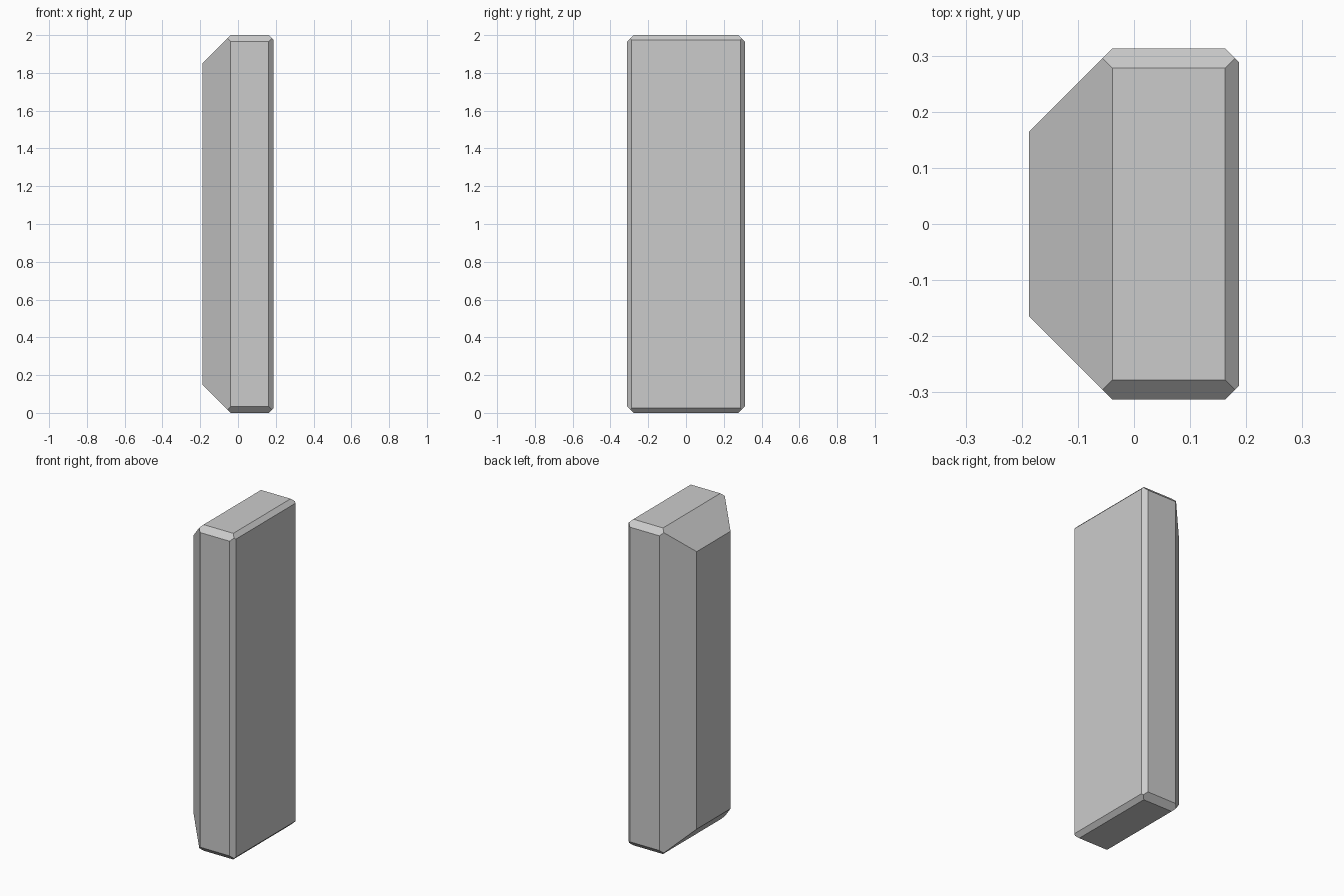
import bpy, bmesh
from mathutils import Matrix, Vector

if "Cube" in bpy.data.objects:
    bpy.data.objects.remove(bpy.data.objects["Cube"])

W, D, H = 0.375, 0.626, 2.0      # block size in x, y, z
BIG, SMALL, MID = 0.149, 0.025, 0.035   # chamfers: left, right, front/back to top/bottom


def chamfer(bm, signs, size):
    """Cut the block edge lying towards `signs` at 45 degrees."""
    normal = Vector(signs).normalized()
    edge = Vector((signs[0] * W / 2, signs[1] * D / 2, signs[2] * H / 2))
    point = edge - normal * size / 2 ** 0.5
    cut = bmesh.ops.bisect_plane(bm, geom=bm.verts[:] + bm.edges[:] + bm.faces[:],
                                 plane_co=point, plane_no=normal, clear_outer=True)
    rim = [e for e in cut['geom_cut'] if isinstance(e, bmesh.types.BMEdge)]
    bmesh.ops.contextual_create(bm, geom=rim)


# Upright slab
bm = bmesh.new()
bmesh.ops.create_cube(bm, size=1, matrix=Matrix.Diagonal((W, D, H, 1)))

# Wide chamfers round the left face, narrow ones elsewhere
for s in (-1, 1):
    for side, size in ((-1, BIG), (1, SMALL)):
        chamfer(bm, (side, s, 0), size)
        chamfer(bm, (side, 0, s), size)
    for t in (-1, 1):
        chamfer(bm, (0, s, t), MID)

bmesh.ops.translate(bm, verts=bm.verts, vec=(0, 0, H / 2))
bmesh.ops.recalc_face_normals(bm, faces=bm.faces)
mesh = bpy.data.meshes.new("chamfered_slab")
bm.to_mesh(mesh)
bm.free()
bpy.context.collection.objects.link(bpy.data.objects.new("chamfered_slab", mesh))
